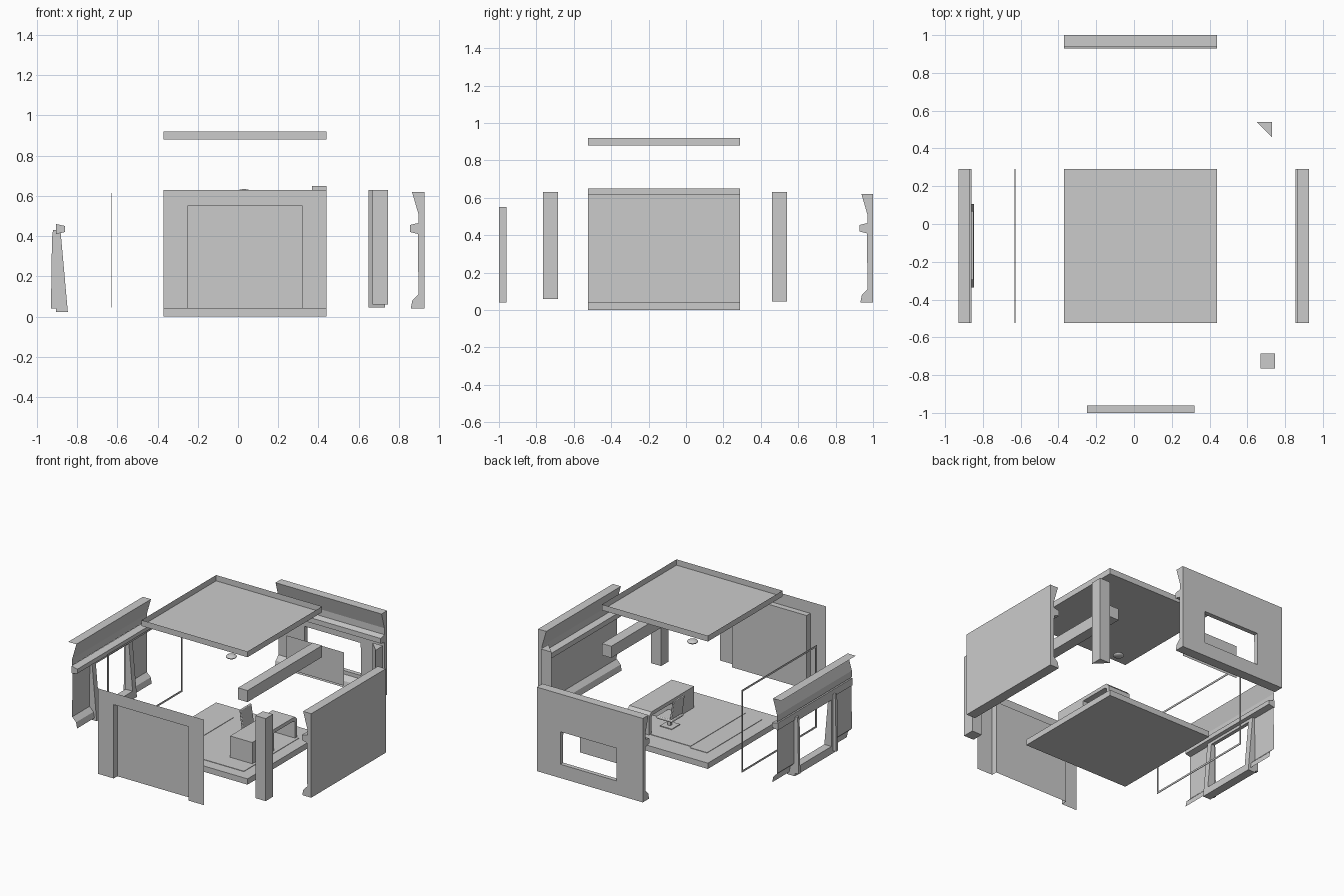
import bpy, bmesh
from mathutils import Vector

if "Cube" in bpy.data.objects:
    bpy.data.objects.remove(bpy.data.objects["Cube"])


def mesh(name, verts, faces):
    me = bpy.data.meshes.new(name)
    me.from_pydata(verts, [], faces)
    bm = bmesh.new()
    bm.from_mesh(me)
    bmesh.ops.recalc_face_normals(bm, faces=bm.faces)
    bm.to_mesh(me)
    bm.free()
    ob = bpy.data.objects.new(name, me)
    bpy.context.collection.objects.link(ob)
    return ob


def sweep(name, pts, lo, hi, axis, closed=True):
    """Extrude a 2D profile along an axis; open profiles give a thin sheet."""
    def put(p, t):
        return {'x': (t, p[0], p[1]), 'y': (p[0], t, p[1]), 'z': (p[0], p[1], t)}[axis]
    n = len(pts)
    verts = [put(p, lo) for p in pts] + [put(p, hi) for p in pts]
    faces = [(i, (i + 1) % n, (i + 1) % n + n, i + n) for i in range(n if closed else n - 1)]
    if closed:
        faces += [tuple(range(n)), tuple(range(n, 2 * n))]
    return mesh(name, verts, faces)


def box(name, x, y, z):
    return sweep(name, [(x[0], y[0]), (x[1], y[0]), (x[1], y[1]), (x[0], y[1])], z[0], z[1], 'z')


def bevel(ob, width, segments=3):
    m = ob.modifiers.new("round", 'BEVEL')
    m.width, m.segments = width, segments
    return ob


def cut(ob, x, y, z):
    c = box(ob.name + "_cutter", x, y, z)
    c.hide_render = True
    c.hide_viewport = True
    m = ob.modifiers.new("opening", 'BOOLEAN')
    m.operation, m.object, m.solver = 'DIFFERENCE', c, 'EXACT'


X, Y = (-.37, .44), (-.525, .29)

# floor with two thin inlaid panels
box("floor", X, Y, (0, .04))
box("floor_mat", (-.14, .36), (-.45, .15), (.04, .043))
box("floor_strip", (-.28, -.15), (-.43, .17), (.04, .043))

# roof: shallow open tray of thin sheet
rim = [(X[0], Y[0]), (X[1], Y[0]), (X[1], Y[1]), (X[0], Y[1])]
mesh("roof", [(a, b, z) for z in (.88, .92) for a, b in rim],
     [(0, 1, 2, 3)] + [(i, (i + 1) % 4, (i + 1) % 4 + 4, i + 4) for i in range(4)])

# wall section: distance from the outer face, height
section = [(0, .62), (.062, .62), (.03, .51), (.03, .465), (.072, .455), (.072, .42),
           (.032, .41), (.03, .11), (.06, .08), (.068, .04), (0, .04)]
sweep("right_wall", [(.927 - d, z) for d, z in section], Y[0], Y[1], 'y')
back = sweep("back_wall", [(1 - d, z) for d, z in section], X[0], X[1], 'x')
cut(back, (-.17, .26), (.9, 1.1), (.135, .36))
mesh("back_window_pane", [(-.18, .785, .135), (.26, .785, .135), (.26, .785, .365), (-.18, .785, .365)],
     [(0, 1, 2, 3)])

# left wall: thin cornice, shelf and side panels around a leaning window
left = [(d - .93, z) for d, z in section]
sweep("left_cornice", left[:4], Y[0], Y[1], 'y', False)
sweep("left_shelf", [(-.905, .46), (-.86, .45), (-.86, .42), (-.905, .41)], Y[0], Y[1], 'y', True)
for tag, lo, hi in (("front", Y[0], -.33), ("back", .10, Y[1])):
    sweep("left_panel_" + tag, left[6:10], lo, hi, 'y', False)
jamb = [(-.93, .04), (-.925, .39), (-.92, .43), (-.90, .43), (-.90, .04)]
for tag, y in (("front", -.33), ("back", .08)):
    sweep("left_jamb_" + tag, jamb, y, y + .02, 'y')
frame = sweep("left_window_frame", [(-.905, .42), (-.882, .42), (-.846, .022), (-.905, .022)],
              -.335, .105, 'y')
cut(frame, (-1, -.7), (-.295, .065), (.075, .395))

# slim outline frame standing inside the left wall
fx = (-.632, -.628)
for tag, z in (("bottom", .045), ("top", .602)):
    box("outline_frame_" + tag, fx, Y, (z, z + .012))
for tag, y in (("front", Y[0]), ("back", Y[1] - .012)):
    box("outline_frame_" + tag, fx, (y, y + .012), (.045, .614))

# front wall: thin sheet with a shallow doorway recess
outline = [(-.37, .04), (-.25, .04), (-.25, .55), (.32, .55), (.32, .04), (.44, .04), (.44, .63), (-.37, .63)]
verts = [(a, -1, z) for a, z in outline] + [(a, -.96, z) for a, z in outline[1:5]]
mesh("front_wall", verts, [tuple(range(8)), (1, 2, 9, 8), (2, 3, 10, 9), (3, 4, 11, 10), (8, 9, 10, 11)])

# posts and ceiling beam
box("square_post", (.67, .747), (-.765, -.685), (.06, .63))
sweep("corner_post", [(.65, .54), (.73, .54), (.73, .46)], .045, .63, 'z')
box("ceiling_beam", (.368, .44), Y, (.57, .65))

# ceiling lamp
bpy.ops.mesh.primitive_uv_sphere_add(segments=24, ring_count=12, radius=.034, location=(.03, -.115, .62))
lamp = bpy.context.object
lamp.name = "ceiling_lamp"
lamp.scale.z = .4
bpy.ops.object.shade_smooth()

# desk: cabinet block and an arch over the knee space
desk = [(-.33, .04), (-.33, .19), (.135, .19), (.16, .165), (.16, .04), (.135, .04), (.135, .155),
        (.12, .165), (-.09, .165), (-.09, .04)]
sweep("desk", desk, .17, .34, 'x')

# chair
bevel(box("chair_seat", (.08, .20), (-.09, .04), (.10, .118)), .006)
back_rest = sweep("chair_back", [(.085, .12), (.10, .12), (.08, .25), (.068, .25)], -.085, .035, 'y')
bevel(back_rest, .005)
box("chair_stem", (.13, .15), (-.035, -.015), (.045, .10))
box("chair_foot", (.095, .185), (-.07, .02), (.04, .048))
